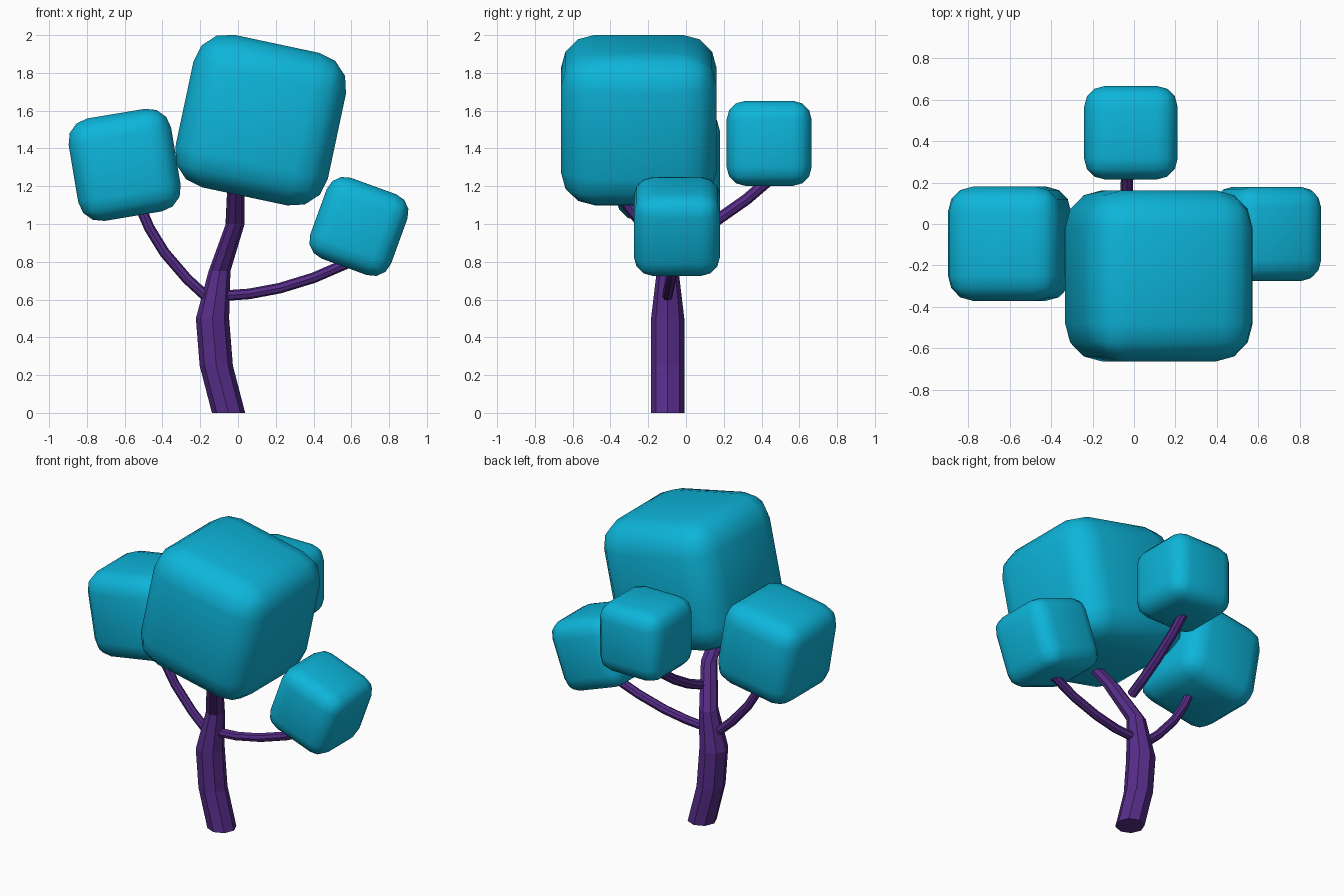
import bpy, bmesh, math
from mathutils import Vector

cube = bpy.data.objects.get("Cube")
if cube:
    bpy.data.objects.remove(cube, do_unlink=True)


def material(name, rgb):
    mat = bpy.data.materials.new(name)
    mat.use_nodes = True
    colour = (*rgb, 1)
    mat.diffuse_color = colour
    mat.node_tree.nodes["Principled BSDF"].inputs["Base Color"].default_value = colour
    return mat


foliage = material("cyan foliage", (0.004, 0.46, 0.70))
bark = material("purple bark", (0.095, 0.026, 0.25))


def finish(name, bm, mat):
    bmesh.ops.recalc_face_normals(bm, faces=bm.faces)
    mesh = bpy.data.meshes.new(name)
    bm.to_mesh(mesh)
    bm.free()
    mesh.materials.append(mat)
    obj = bpy.data.objects.new(name, mesh)
    bpy.context.collection.objects.link(obj)
    return obj


def leaf_block(name, centre, size, tilt):
    """Rounded cube leaning sideways, with softly shaded corners."""
    bm = bmesh.new()
    bmesh.ops.create_cube(bm, size=size)
    bmesh.ops.bevel(bm, geom=bm.edges[:], offset=size * 0.22, segments=3,
                    profile=0.5, affect='EDGES')
    obj = finish(name, bm, foliage)
    obj.location = centre
    obj.rotation_euler.y = math.radians(tilt)
    bpy.ops.object.select_all(action='DESELECT')
    obj.select_set(True)
    bpy.context.view_layer.objects.active = obj
    bpy.ops.object.shade_smooth_by_angle(angle=math.radians(35))


def limb(name, path, radii, sides, level_rings=False):
    """Flat-sided tube along a path; rings are level or square to the path."""
    bm = bmesh.new()
    points = [Vector(p) for p in path]
    rings = []
    for i, (p, r) in enumerate(zip(points, radii)):
        before, after = points[max(i - 1, 0)], points[min(i + 1, len(points) - 1)]
        axis = Vector((0, 0, 1)) if level_rings else (after - before).normalized()
        across = Vector((0, 1, 0)) if abs(axis.y) < 0.5 else Vector((1, 0, 0))
        u = (across - axis * across.dot(axis)).normalized()
        v = axis.cross(u)
        angles = [math.tau * k / sides for k in range(sides)]
        rings.append([bm.verts.new(p + r * (u * math.cos(a) + v * math.sin(a)))
                      for a in angles])
    for low, high in zip(rings, rings[1:]):
        for k in range(sides):
            n = (k + 1) % sides
            bm.faces.new((low[k], low[n], high[n], high[k]))
    bm.faces.new(rings[0])
    bm.faces.new(rings[-1])
    finish(name, bm, bark)


# Foliage blocks
leaf_block("main_foliage", (0.12, -0.25, 1.55), 0.825, 12)
leaf_block("right_foliage", (-0.60, -0.095, 1.313), 0.55, -9.5)
leaf_block("left_foliage", (0.64, -0.048, 0.987), 0.455, 20)
leaf_block("rear_foliage", (-0.015, 0.44, 1.427), 0.45, 0)

# Trunk, bending forward near the top
limb("trunk",
     [(-0.05, -0.097, 0), (-0.115, -0.097, 0.25), (-0.135, -0.097, 0.5),
      (-0.098, -0.097, 0.75), (-0.015, -0.22, 1.0), (-0.01, -0.38, 1.2)],
     [0.088, 0.088, 0.088, 0.058, 0.05, 0.045], 8, level_rings=True)

# Branches, each ending inside its foliage block
limb("left_branch",
     [(-0.08, -0.097, 0.62), (0.06, -0.097, 0.63), (0.22, -0.09, 0.66),
      (0.4, -0.08, 0.715), (0.62, -0.06, 0.81)], [0.028] * 5, 8)
limb("right_branch",
     [(-0.14, -0.097, 0.59), (-0.27, -0.097, 0.71), (-0.39, -0.097, 0.85),
      (-0.47, -0.097, 0.98), (-0.53, -0.097, 1.12)], [0.028] * 5, 8)
limb("rear_branch",
     [(-0.05, -0.08, 0.9), (-0.04, 0.03, 0.945), (-0.035, 0.17, 1.025),
      (-0.03, 0.32, 1.13), (-0.025, 0.46, 1.25)], [0.03] * 5, 8)
